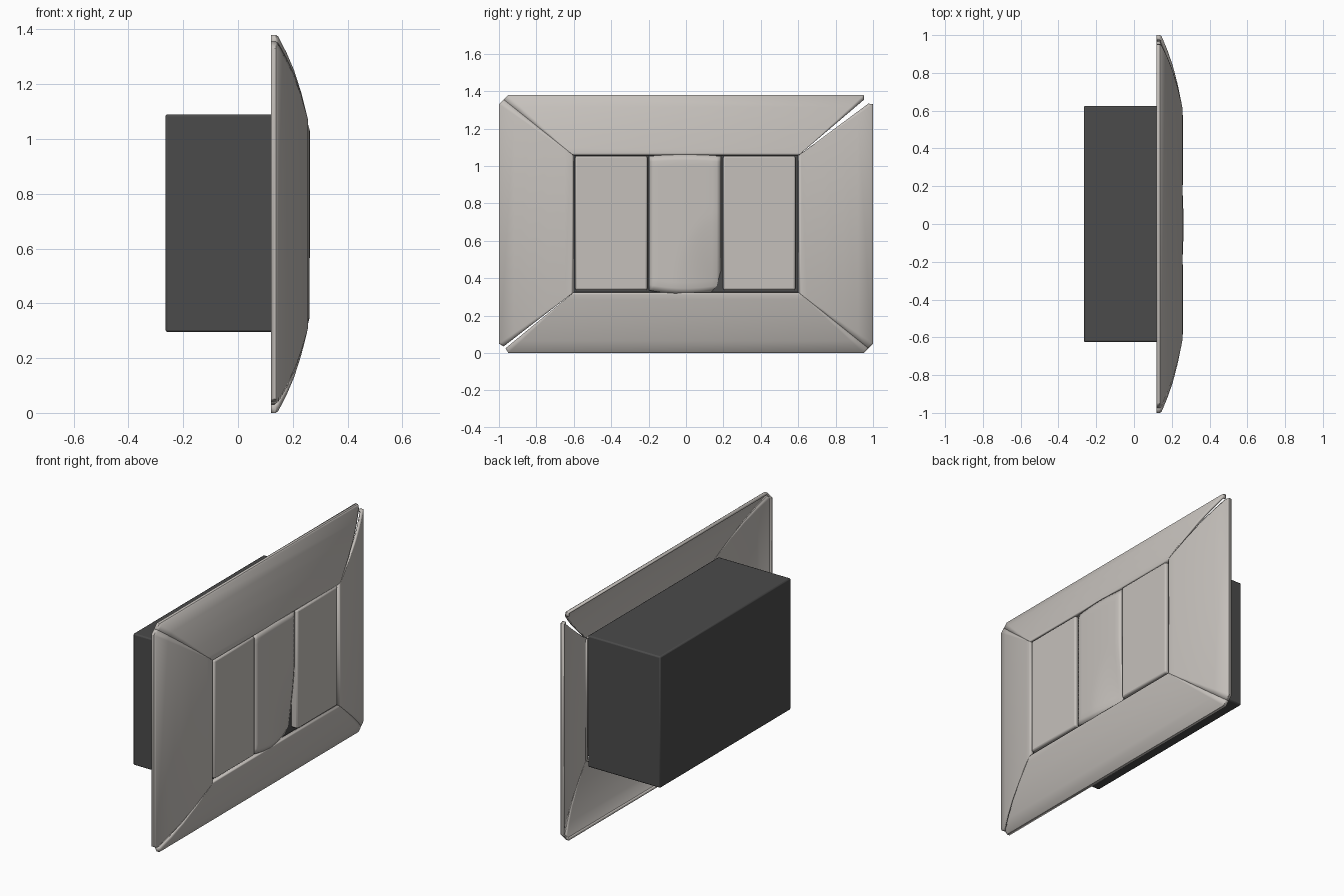
import bpy, bmesh, math
from mathutils import Vector

if "Cube" in bpy.data.objects:
    bpy.data.objects.remove(bpy.data.objects["Cube"])


def material(name, rgb):
    m = bpy.data.materials.new(name)
    m.use_nodes = True
    m.diffuse_color = (*rgb, 1)
    m.node_tree.nodes["Principled BSDF"].inputs["Base Color"].default_value = (*rgb, 1)
    return m


PLASTIC = material("warm_grey_plastic", (0.56, 0.53, 0.50))
DARK = material("dark_box", (0.07, 0.07, 0.07))


def finish(bm, name, mat, thickness=0, bevel=0):
    me = bpy.data.meshes.new(name)
    bm.to_mesh(me)
    bm.free()
    me.materials.append(mat)
    ob = bpy.data.objects.new(name, me)
    bpy.context.collection.objects.link(ob)
    bpy.ops.object.select_all(action='DESELECT')
    ob.select_set(True)
    bpy.context.view_layer.objects.active = ob
    bpy.ops.object.shade_smooth_by_angle(angle=math.radians(35))
    if thickness:
        mod = ob.modifiers.new("shell", 'SOLIDIFY')
        mod.thickness, mod.offset = thickness, -1
    if bevel:
        mod = ob.modifiers.new("soft_edges", 'BEVEL')
        mod.width, mod.segments = bevel, 2
    return ob


def box(name, mat, lo, hi, bevel):
    bm = bmesh.new()
    bmesh.ops.create_cube(bm, size=1)
    lo, hi = Vector(lo), Vector(hi)
    for v in bm.verts:
        v.co = (lo + hi) / 2 + v.co * (hi - lo)
    return finish(bm, name, mat, bevel=bevel)


def sheet(name, rows, mat, thickness):
    """Skin a grid of points, facing +x."""
    bm = bmesh.new()
    grid = [[bm.verts.new(p) for p in row] for row in rows]
    for a, b in zip(grid, grid[1:]):
        for i in range(len(a) - 1):
            bm.faces.new((a[i], a[i + 1], b[i + 1], b[i]))
    bmesh.ops.remove_doubles(bm, verts=bm.verts, dist=0.0005)
    bm.normal_update()
    if sum(f.normal.x * f.calc_area() for f in bm.faces) < 0:
        bmesh.ops.reverse_faces(bm, faces=bm.faces)
    return finish(bm, name, mat, thickness)


# Sloping frame: four hollow-backed panels meeting at mitred corners
MID = 0.69                      # height of the centre
OUT_Y, OUT_Z = 1.0, 0.69        # outer half sizes
IN_Y, IN_Z = 0.6, 0.365         # opening half sizes
CUT = 0.05                      # clipped corner
# inward fraction, x
PROFILE = [(0, .12), (0, .138), (.02, .147), (.2, .177), (.4, .205), (.65, .231),
           (.88, .25), (.96, .256), (.99, .253), (1, .235)]


def panel(name, along_y, side, gap_neg, gap_pos):
    if along_y:
        ol, od, il, idp = OUT_Y, OUT_Z, IN_Y, IN_Z
    else:
        ol, od, il, idp = OUT_Z, OUT_Y, IN_Z, IN_Y
    outer = [(-ol + CUT / 2 + gap_neg, od - CUT / 2), (-ol + CUT, od),
             (ol - CUT, od), (ol - CUT / 2 - gap_pos, od - CUT / 2)]
    inner = [(-il, idp), (-il, idp), (il, idp), (il, idp)]
    rows = []
    for t, x in PROFILE:
        row = []
        for o, i in zip(outer, inner):
            l = o[0] + (i[0] - o[0]) * t
            d = side * (o[1] + (i[1] - o[1]) * t)
            row.append((x, l, MID + d) if along_y else (x, d, MID + l))
        rows.append(row)
    return sheet(name, rows, PLASTIC, 0.012)


WIDE, THIN = 0.022, 0.01        # open mitres at two opposite corners
panel("frame_top", True, 1, 0, WIDE)
panel("frame_bottom", True, -1, THIN, 0)
panel("frame_far_side", False, 1, 0, WIDE)
panel("frame_near_side", False, -1, THIN, 0)

# Flush box behind the plate
box("wall_box", DARK, (-.265, -.625, .295), (.22, .625, 1.09), 0.008)

# Flat blank buttons either side
for name, y in (("near_button", -.4), ("far_button", .392)):
    box(name, PLASTIC, (.2, y - .193, .336), (.259, y + .193, 1.054), 0.01)

# Bowed centre rocker, pressed in at one lower corner
COLS, ROWS = 16, 24
rows = []
for j in range(ROWS + 1):
    v = j / ROWS
    row = []
    for i in range(COLS + 1):
        u = 2 * i / COLS - 1
        bow = 1 - u * u
        low, high = .335 - .02 * bow, 1.052 + .009 * bow
        y, z = -.005 + .193 * u, low + (high - low) * v
        press = max(0, 1 - math.hypot((.19 - y) / .25, (z - .33) / .42))
        edge = .008 if abs(u) == 1 or j in (0, ROWS) else 0
        row.append((.256 + .006 * bow - .045 * press ** 1.5 - edge, y, z))
    rows.append(row)
sheet("rocker", rows, PLASTIC, 0.04)
